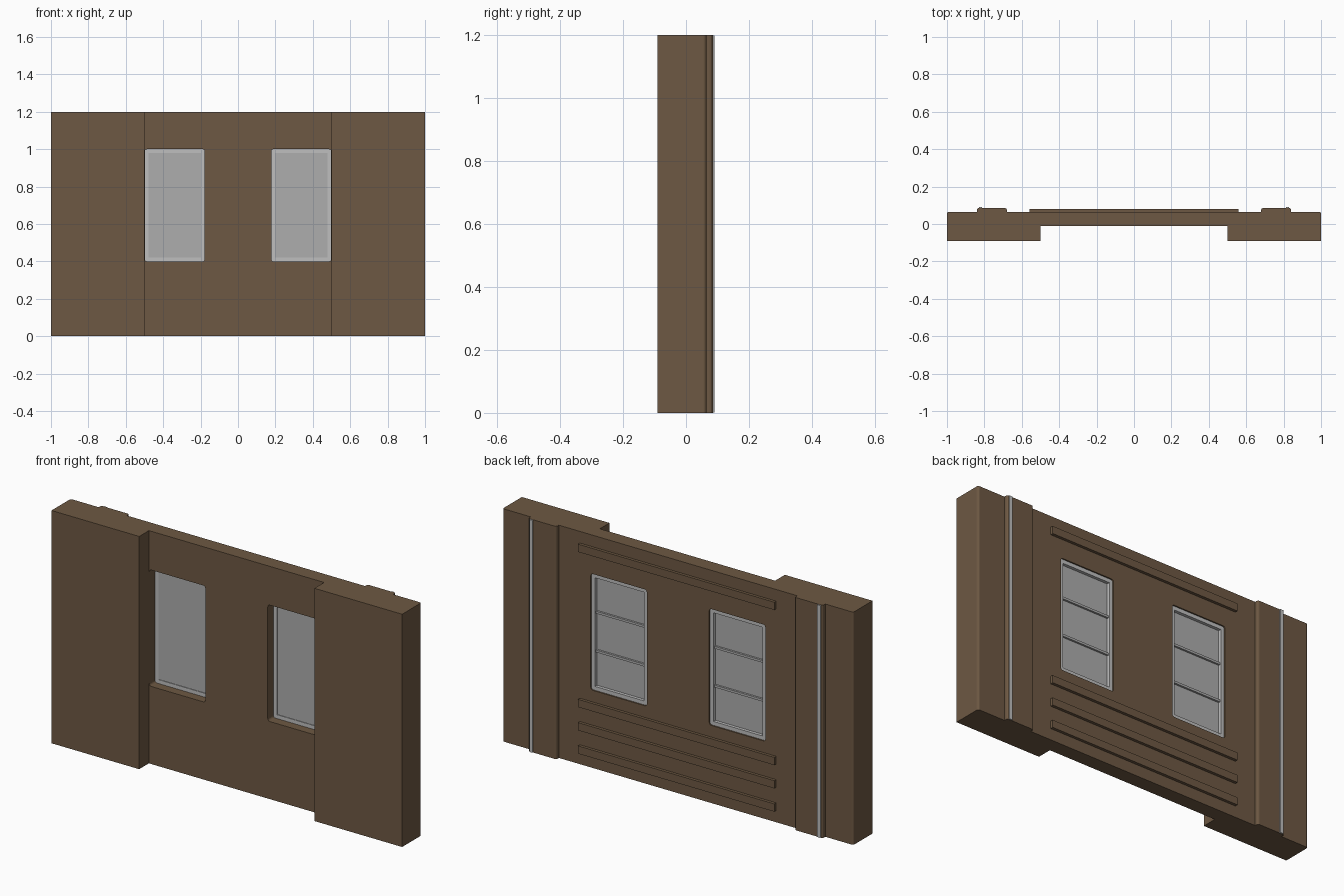
import bpy, bmesh, math

if "Cube" in bpy.data.objects:
    bpy.data.objects.remove(bpy.data.objects["Cube"])


def material(name, c):
    m = bpy.data.materials.new(name)
    m.diffuse_color = (*c, 1)
    m.use_nodes = True
    m.node_tree.nodes["Principled BSDF"].inputs["Base Color"].default_value = m.diffuse_color
    return m


BROWN = material("brown_wall", (0.155, 0.099, 0.056))
METAL = material("light_metal", (0.52, 0.52, 0.52))
GLASS = material("grey_glass", (0.42, 0.42, 0.42))


def finish(bm, name, mat):
    bmesh.ops.recalc_face_normals(bm, faces=bm.faces[:])
    me = bpy.data.meshes.new(name)
    bm.to_mesh(me)
    bm.free()
    ob = bpy.data.objects.new(name, me)
    me.materials.append(mat)
    bpy.context.collection.objects.link(ob)
    return ob


def prism(name, pts, offset, mat):
    """Extrude a closed 3D outline along an offset vector."""
    bm = bmesh.new()
    face = bm.faces.new([bm.verts.new(p) for p in pts])
    ext = bmesh.ops.extrude_face_region(bm, geom=[face])
    verts = [v for v in ext["geom"] if isinstance(v, bmesh.types.BMVert)]
    bmesh.ops.translate(bm, verts=verts, vec=offset)
    return finish(bm, name, mat)


def box(name, x0, x1, y0, y1, z0, z1, mat):
    pts = [(x0, y0, z0), (x1, y0, z0), (x1, y1, z0), (x0, y1, z0)]
    return prism(name, pts, (0, 0, z1 - z0), mat)


def arc(cx, cy, r, a0, a1, n=4):
    steps = [math.radians(a0 + (a1 - a0) * i / n) for i in range(n + 1)]
    return [(cx + r * math.cos(a), cy + r * math.sin(a)) for a in steps]


H, BACK = 1.2, 0.065

# wall: plan outline with two deep end blocks and rounded back corners
half = [(0.5, -0.012), (0.5, -0.091), (1, -0.091)] + arc(0.99, BACK - 0.01, 0.01, 0, 90)
plan = half + [(-x, y) for x, y in reversed(half)]
wall = prism("wall", [(x, y, 0) for x, y in plan], (0, 0, H), BROWN)

X0, X1, Z0, Z1 = 0.178, 0.498, 0.4, 1.0
for s, side in ((-1, "left"), (1, "right")):
    # window opening with rounded corners
    r = 0.012
    outline = (arc(X1 - r, Z1 - r, r, 0, 90) + arc(X0 + r, Z1 - r, r, 90, 180)
               + arc(X0 + r, Z0 + r, r, 180, 270) + arc(X1 - r, Z0 + r, r, 270, 360))
    cutter = prism(side + "_window_cutter", [(s * x, -0.06, z) for x, z in outline],
                   (0, 0.2, 0), BROWN)
    cutter.hide_render = True
    cutter.hide_viewport = True
    cut = wall.modifiers.new("opening", "BOOLEAN")
    cut.operation = "DIFFERENCE"
    cut.solver = "EXACT"
    cut.object = cutter

    # window frame, kept inside the opening
    def part(name, x0, x1, y0, y1, z0, z1, mat):
        box(side + "_" + name, *sorted((s * x0, s * x1)), y0, y1, z0, z1, mat)

    w, f0, f1 = 0.02, 0.034, 0.058
    part("frame_inner", X0 - 0.003, X0 + w, f0, f1, Z0, Z1, METAL)
    part("frame_outer", X1 - w, X1 + 0.003, f0, f1, Z0, Z1, METAL)
    part("frame_bottom", X0 + w, X1 - w, f0, f1, Z0 - 0.003, Z0 + w, METAL)
    part("frame_top", X0 + w, X1 - w, f0, f1, Z1 - w, Z1 + 0.003, METAL)
    part("glass", X0 + w, X1 - w, 0.037, 0.042, Z0 + w, Z1 - w, GLASS)
    for z in (0.6, 0.8):
        part("window_bar", X0 + w, X1 - w, 0.041, 0.052, z - 0.006, z + 0.006, GLASS)

    # pilaster with rounded edges, and its metal strip
    top = 0.085
    prof = ([(0.68, BACK - 0.01), (0.84, BACK - 0.01)] + arc(0.83, top - 0.01, 0.01, 0, 90, 3)
            + arc(0.69, top - 0.01, 0.01, 90, 180, 3))
    prism(side + "_pilaster", [(s * x, y, 0) for x, y in prof], (0, 0, H), BROWN)
    part("metal_strip", 0.812, 0.83, 0.078, 0.091, 0.001, H - 0.001, METAL)

# horizontal slats on the back
for z in (0.08, 0.2, 0.32, 1.12):
    box("back_slat", -0.56, 0.56, BACK - 0.01, 0.08, z - 0.02, z + 0.02, BROWN)
